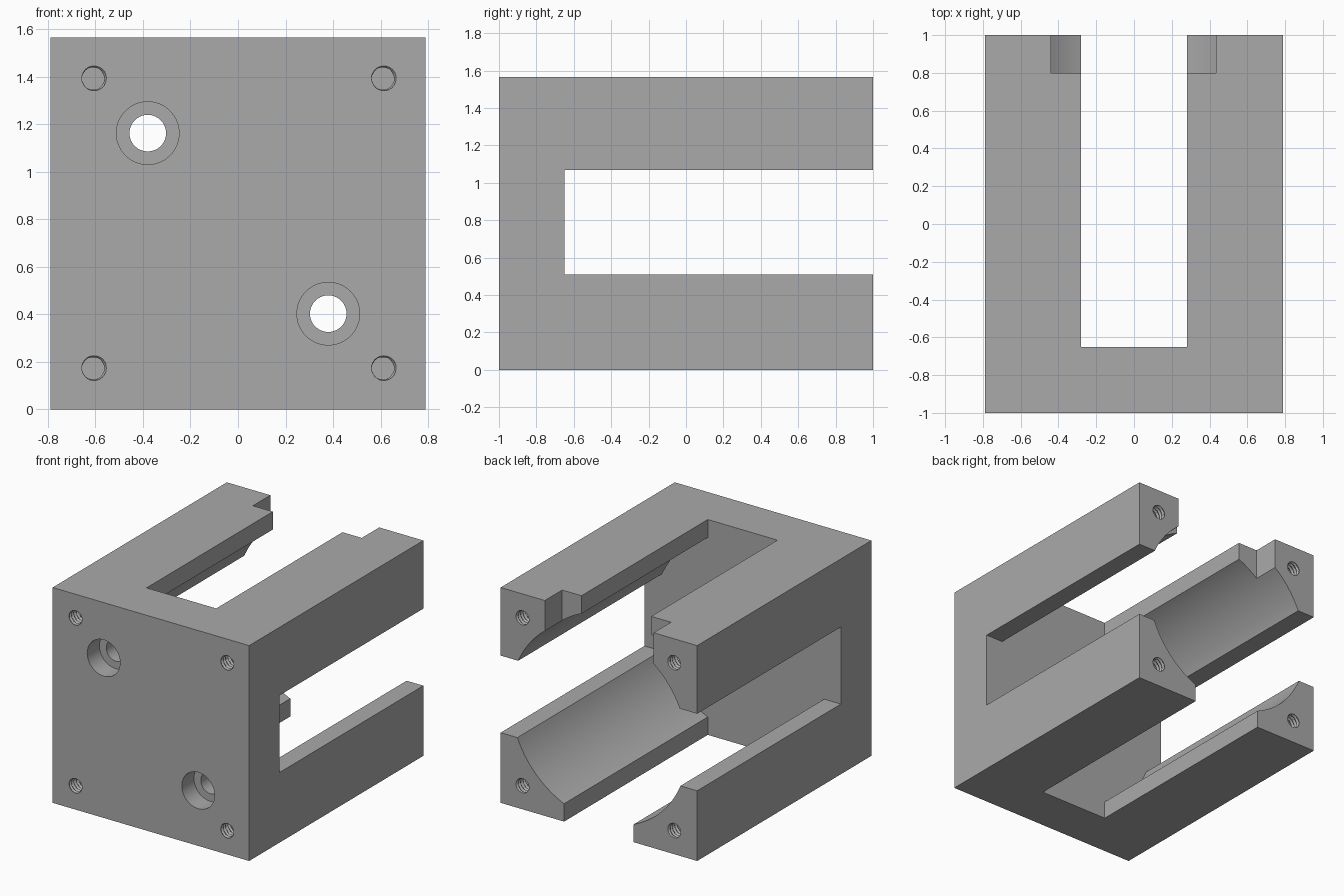
import bpy, bmesh, math

cube = bpy.data.objects.get("Cube")
if cube:
    bpy.data.objects.remove(cube, do_unlink=True)

W, H = 0.79, 1.565      # half width, height
MID = H / 2             # bore axis height
FLOOR = -0.65           # inner face of the front plate
PITCH, HOLE_DEPTH = 0.027, 0.3

grey = bpy.data.materials.new("machined_grey")
grey.use_nodes = True
colour = (0.4, 0.4, 0.4, 1)
grey.diffuse_color = colour
grey.node_tree.nodes["Principled BSDF"].inputs["Base Color"].default_value = colour


def add_object(name, bm):
    bmesh.ops.recalc_face_normals(bm, faces=bm.faces)
    mesh = bpy.data.meshes.new(name)
    bm.to_mesh(mesh)
    bm.free()
    mesh.materials.append(grey)
    ob = bpy.data.objects.new(name, mesh)
    bpy.context.collection.objects.link(ob)
    return ob


def box(name, lo, hi):
    bm = bmesh.new()
    bmesh.ops.create_cube(bm, size=1)
    for v in bm.verts:
        v.co = [l + (c + 0.5) * (h - l) for l, h, c in zip(lo, hi, v.co)]
    return add_object(name, bm)


def turned(name, x, z, ys, radius, sides):
    """Closed round solid along y; radius is a function of y and angle."""
    bm = bmesh.new()
    rings = []
    for y in ys:
        ring = []
        for i in range(sides):
            a = math.tau * i / sides
            r = radius(y, a)
            ring.append(bm.verts.new((x + r * math.cos(a), y, z + r * math.sin(a))))
        rings.append(ring)
    for r1, r2 in zip(rings, rings[1:]):
        for i in range(sides):
            j = (i + 1) % sides
            bm.faces.new((r1[i], r1[j], r2[j], r2[i]))
    bm.faces.new(rings[0])
    bm.faces.new(rings[-1])
    return add_object(name, bm)


def cylinder(name, x, z, y1, y2, r, sides=64):
    return turned(name, x, z, (y1, y2), lambda y, a: r, sides)


def thread_radius(y, a):
    t = (y / PITCH + a / math.tau) % 1
    return 0.046 + 0.012 * abs(2 * t - 1)


# Block with a plate at the front and four arms behind it
body = box("motor_block", (-W, -1, 0), (W, 1, H))
cutters = [
    box("vertical_slot", (-0.28, FLOOR, -0.1), (0.28, 1.1, H + 0.1)),
    box("side_slot", (-1, FLOOR, 0.51), (1, 1.1, 1.07)),
    cylinder("bore", 0, MID, FLOOR, 1.1, 0.71, 160),
    box("upper_arm_notch", (-0.44, 0.8, MID), (0.435, 1.1, H + 0.1)),
]

# Two counterbored bolt holes on a diagonal
for s in (-1, 1):
    x, z = 0.38 * s, MID - 0.38 * s
    cutters.append(cylinder("bolt_hole", x, z, -1.1, -0.5, 0.077))
    cutters.append(cylinder("counterbore", x, z, -1.1, -0.86, 0.132))

# Blind threaded holes in the corners, front and back
steps = int(HOLE_DEPTH / PITCH * 6)
for end in (-1, 1):
    for sx in (-1, 1):
        for sz in (-1, 1):
            ys = [end * (1.01 - k * PITCH / 6) for k in range(steps)]
            cutters.append(turned("threaded_hole", 0.61 * sx, MID + 0.61 * sz,
                                  ys, thread_radius, 24))

# Cut everything out, then drop the cutters
bpy.ops.object.select_all(action="DESELECT")
body.select_set(True)
bpy.context.view_layer.objects.active = body
for cutter in cutters:
    mod = body.modifiers.new(cutter.name, "BOOLEAN")
    mod.operation = "DIFFERENCE"
    mod.solver = "EXACT"
    mod.object = cutter
    bpy.ops.object.modifier_apply(modifier=mod.name)
    bpy.data.objects.remove(cutter, do_unlink=True)

bpy.ops.object.shade_smooth_by_angle(angle=math.radians(30))
